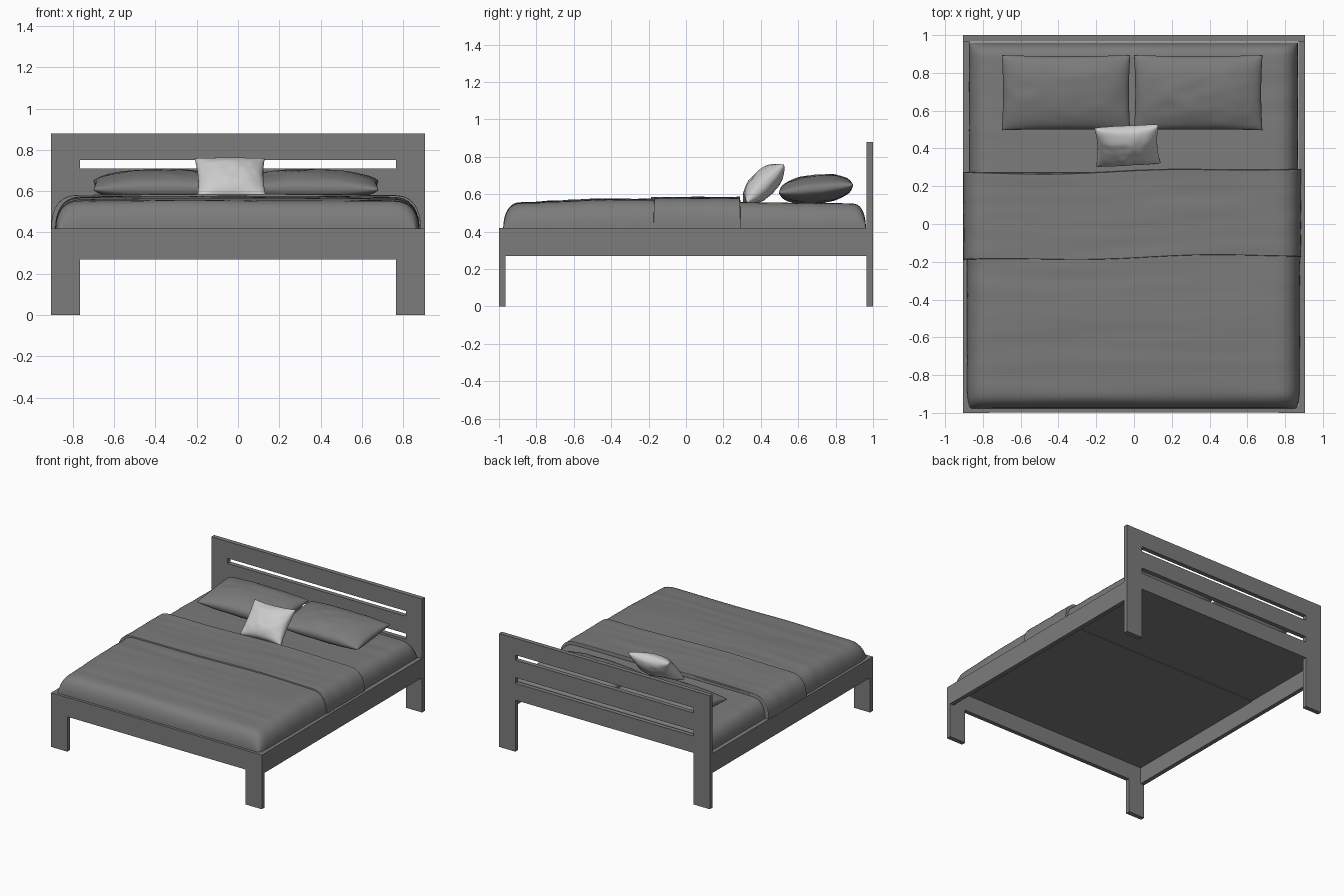
import bpy, bmesh, math
from mathutils import Vector, Matrix, Euler, noise

if "Cube" in bpy.data.objects:
    bpy.data.objects.remove(bpy.data.objects["Cube"])


def material(name, v):
    m = bpy.data.materials.new(name)
    m.diffuse_color = (v, v, v, 1)
    m.use_nodes = True
    m.node_tree.nodes["Principled BSDF"].inputs["Base Color"].default_value = m.diffuse_color
    return m


DARK = material("dark_grey", 0.2)
LIGHT = material("light_grey", 0.65)


def finish(name, bm, mat, smooth=False):
    bmesh.ops.recalc_face_normals(bm, faces=bm.faces[:])
    me = bpy.data.meshes.new(name)
    bm.to_mesh(me)
    bm.free()
    ob = bpy.data.objects.new(name, me)
    me.materials.append(mat)
    bpy.context.collection.objects.link(ob)
    bpy.ops.object.select_all(action='DESELECT')
    ob.select_set(True)
    bpy.context.view_layer.objects.active = ob
    if smooth:
        bpy.ops.object.shade_smooth_by_angle(angle=math.radians(50))
    return ob


def box(name, lo, hi):
    bm = bmesh.new()
    bmesh.ops.create_cube(bm, size=1)
    lo, hi = Vector(lo), Vector(hi)
    for v in bm.verts:
        v.co = Vector([a + (b - a) * (c + 0.5) for a, b, c in zip(lo, hi, v.co)])
    return finish(name, bm, DARK)


def board(name, outlines, y, thick):
    """Flat panel in the XZ plane; outlines after the first are holes."""
    cu = bpy.data.curves.new(name, 'CURVE')
    cu.dimensions, cu.fill_mode, cu.extrude = '2D', 'BOTH', thick / 2
    for pts in outlines:
        sp = cu.splines.new('POLY')
        sp.points.add(len(pts) - 1)
        for p, (x, z) in zip(sp.points, pts):
            p.co = (x, z, 0, 1)
        sp.use_cyclic_u = True
    ob = bpy.data.objects.new(name, cu)
    cu.materials.append(DARK)
    bpy.context.collection.objects.link(ob)
    ob.location.y = y
    ob.rotation_euler.x = math.pi / 2
    bpy.ops.object.select_all(action='DESELECT')
    ob.select_set(True)
    bpy.context.view_layer.objects.active = ob
    bpy.ops.object.convert(target='MESH')
    # weld the caps to the sides so the edges stay crisp
    ob = bpy.context.view_layer.objects.active
    bm = bmesh.new()
    bm.from_mesh(ob.data)
    bmesh.ops.remove_doubles(bm, verts=bm.verts[:], dist=1e-5)
    for f in bm.faces:
        f.smooth = False
    bm.to_mesh(ob.data)
    bm.free()


def rect(x, z0, z1):
    return [(-x, z0), (x, z0), (x, z1), (-x, z1)]


# Frame
W, L, RAIL0, RAIL1 = 0.905, 0.765, 0.27, 0.42
BACK0 = 0.40
board("headboard", [[(-W, 0), (-L, 0), (-L, BACK0), (L, BACK0), (L, 0), (W, 0),
                     (W, 0.88), (-W, 0.88)],
                    rect(L, 0.53, 0.575), rect(L, 0.71, 0.75)], 0.9825, 0.035)
box("foot_rail", (-L, -0.998, RAIL0), (L, -0.965, RAIL1))
for side, s in (("left", -1), ("right", 1)):
    a, b = sorted((s * L, s * W))
    box(side + "_front_leg", (a, -1, 0), (b, -0.965, RAIL1))
    a, b = sorted((s * 0.872, s * W))
    box(side + "_side_rail", (a, -0.965, RAIL0), (b, 0.965, RAIL1))


def spread(lo, hi, r0, r1, n, k=9):
    """Positions from lo to hi with a superelliptic height factor at each rounded end."""
    e = 0.8
    ts = [math.pi / 2 * i / k for i in range(k + 1)]
    arc = [(1 - math.cos(t) ** e, math.sin(t) ** e) for t in ts]
    out = [(lo + r0 * d, h) for d, h in arc]
    a, b = lo + r0, hi - r1
    out += [(a + (b - a) * i / n, 1) for i in range(1, n)]
    return out + [(hi - r1 * d, h) for d, h in reversed(arc)]


def cloth(name, xs, ys, base, top, wrinkle, warp=lambda x, y: y, closed=True):
    """Soft slab with rounded edges, crosswise wrinkles and a flat underside."""
    bm = bmesh.new()
    rows = []
    for y, hy in ys:
        row = []
        for x, hx in xs:
            n = noise.noise(Vector((x * 1.5, y * 13, 4))) \
                + 0.6 * noise.noise(Vector((x * 3, y * 4, 5)))
            h = hx * hy
            z = base + (top(x, y) - base + wrinkle * n) * h
            edge = 1 + 0.004 * noise.noise(Vector((y * 9, 2, 2))) * (hx < 1)
            # ease the foot corners inwards
            edge -= 0.02 * max(0, (-0.86 - y) / 0.12) ** 2 * (abs(x) > 0.6)
            row.append(bm.verts.new((x * edge, warp(x, y), z)))
        rows.append(row)
    for r, q in zip(rows, rows[1:]):
        for i in range(len(r) - 1):
            bm.faces.new((r[i], r[i + 1], q[i + 1], q[i]))
    if closed:
        rim = [e for e in bm.edges if e.is_boundary]
        bmesh.ops.holes_fill(bm, edges=rim, sides=0)
    return finish(name, bm, DARK, True)


# Bedding: the mattress shows at the head end, the duvet covers the rest
cloth("mattress", spread(-0.872, 0.868, 0.12, 0.12, 24), spread(0.26, 0.962, 0.004, 0.08, 24),
      0.405, lambda x, y: 0.558 - 0.012 * max(0, y - 0.2), 0.003)
cloth("duvet", spread(-0.885, 0.878, 0.13, 0.13, 28), spread(-0.978, 0.275, 0.1, 0.004, 60),
      0.40, lambda x, y: 0.576 - 0.05 * max(0, -0.5 - y) - 0.008 * x * x, 0.004)
cloth("duvet_fold", spread(-0.903, 0.884, 0.135, 0.135, 28), spread(-0.18, 0.282, 0.004, 0.004, 40),
      0.415, lambda x, y: 0.585 - 0.008 * x * x, 0.004,
      lambda x, y: y + 0.012 * math.sin(2.2 * x) + 0.005 * math.sin(6 * x + 3 * y), closed=False)


def pillow(name, loc, rot, size, mat, pinch, seed, n=32):
    """Two puffed sheets meeting in a pinched seam."""
    w, d, t = size
    bm = bmesh.new()
    for s in (1, -1):
        grid = []
        for j in range(n + 1):
            v = -math.cos(math.pi * j / n)
            row = []
            for i in range(n + 1):
                u = -math.cos(math.pi * i / n)
                x = u * w * (1 - pinch * (1 - v * v))
                y = v * d * (1 - pinch * 1.4 * (1 - u * u))
                puff = max(0, (1 - u * u) * (1 - v * v)) ** 0.42
                nz = noise.noise(Vector((u * 3 + seed, v * 3, s)))
                row.append(bm.verts.new((x, y, s * t * puff * (1 + 0.09 * nz))))
            grid.append(row)
        for r, q in zip(grid, grid[1:]):
            for i in range(n):
                bm.faces.new((r[i], r[i + 1], q[i + 1], q[i]))
    bmesh.ops.remove_doubles(bm, verts=bm.verts[:], dist=1e-5)
    bm.transform(Matrix.Translation(loc) @ Euler([math.radians(a) for a in rot]).to_matrix().to_4x4())
    return finish(name, bm, mat, True)


# Pillows and cushion
pillow("left_pillow", (-0.36, 0.695, 0.628), (6, 0, 0), (0.34, 0.2, 0.076), DARK, 0.02, 1)
pillow("right_pillow", (0.34, 0.695, 0.628), (6, 0, 0), (0.34, 0.2, 0.076), DARK, 0.02, 7)
pillow("cushion", (-0.035, 0.415, 0.657), (45, 0, 3), (0.17, 0.142, 0.07), LIGHT, 0.07, 3)
